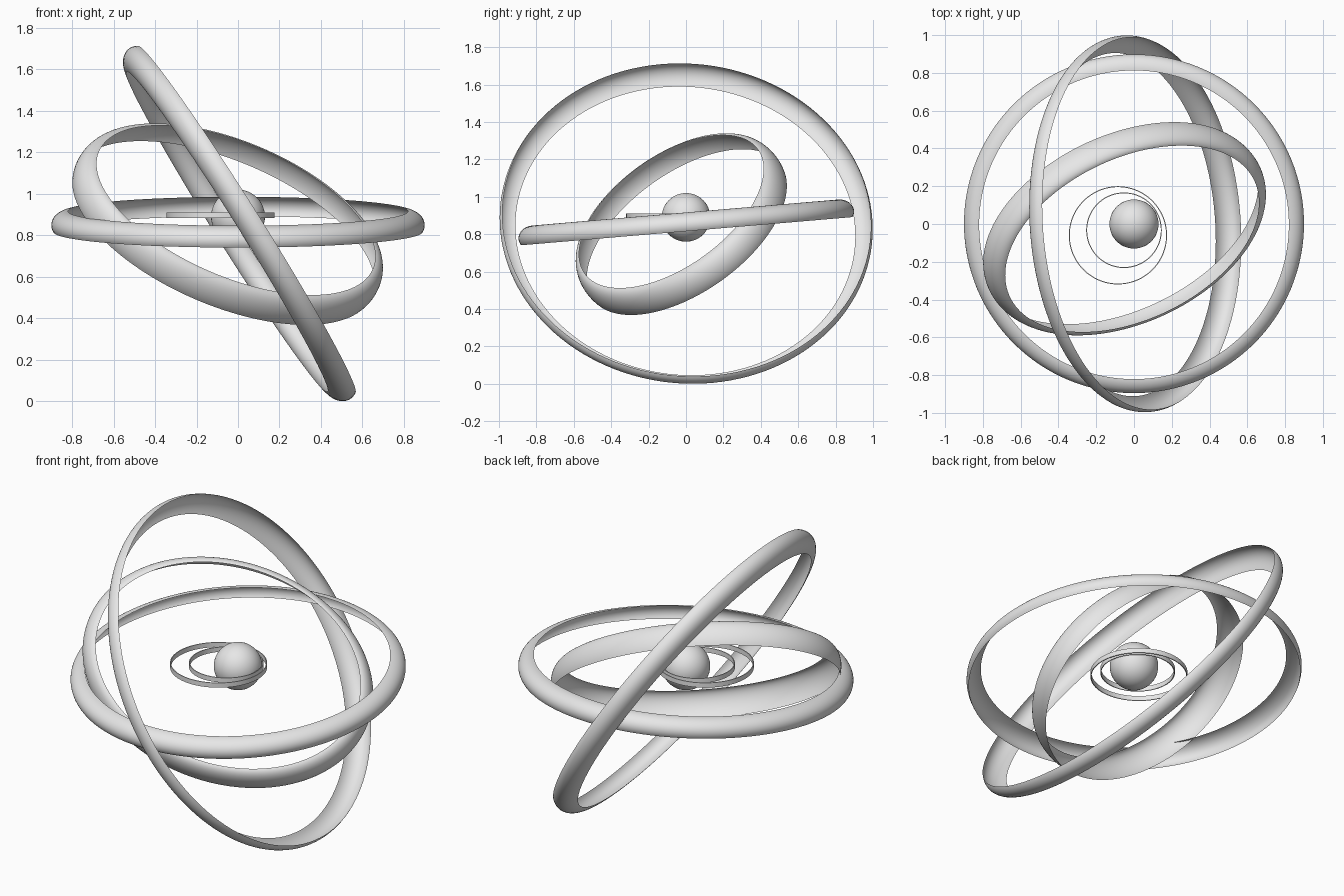
import bpy, bmesh, math
from mathutils import Vector

if "Cube" in bpy.data.objects:
    bpy.data.objects.remove(bpy.data.objects["Cube"], do_unlink=True)

grey = bpy.data.materials.new("light_grey")
grey.use_nodes = True
grey.diffuse_color = (0.8, 0.8, 0.8, 1)
grey.node_tree.nodes["Principled BSDF"].inputs["Base Color"].default_value = (0.8, 0.8, 0.8, 1)


def finish(name, bm):
    """Smooth the faces, keep hard corners sharp and add the object."""
    for f in bm.faces:
        f.smooth = True
    for e in bm.edges:
        e.smooth = e.calc_face_angle(0) < 0.6
    mesh = bpy.data.meshes.new(name)
    bm.to_mesh(mesh)
    bm.free()
    mesh.materials.append(grey)
    obj = bpy.data.objects.new(name, mesh)
    bpy.context.collection.objects.link(obj)
    return obj


def sweep_ring(name, profile, center, axis=(0, 0, 1), major=(1, 0, 0), scale=(1, 1, 1), steps=128):
    """Turn a profile of (radius, height) about an axis, scaled in the ring's own frame."""
    n = Vector(axis).normalized()
    u = Vector(major)
    u = (u - n * u.dot(n)).normalized()
    v = n.cross(u)
    bm = bmesh.new()
    rows = []
    for i in range(steps):
        a = math.tau * i / steps
        rows.append([bm.verts.new(Vector(center) + u * (r * scale[0] * math.cos(a))
                                  + v * (r * scale[1] * math.sin(a)) + n * (h * scale[2]))
                     for r, h in profile])
    for i in range(steps):
        r0, r1 = rows[i], rows[(i + 1) % steps]
        for j in range(len(profile) - 1):
            bm.faces.new((r0[j + 1], r1[j + 1], r1[j], r0[j]))
    bmesh.ops.remove_doubles(bm, verts=bm.verts, dist=0.0001)
    return finish(name, bm)


# Open curved shell: flat at its top rim, tucked in at its lower rim
shell = []
for i in range(17):
    t = math.radians(90 - 7.5 * i)
    shell.append((0.82 + 0.08 * math.cos(t), -0.0167 + 0.0667 * math.sin(t)))

# Large shell rings
sweep_ring("level_ring", shell, (0, 0, 0.866), (0, -0.085, 1))
sweep_ring("steep_ring", shell, (-0.006, 0, 0.847), (-0.845, -0.06, -0.53), (0, 1, 0),
           (1.11, 1.11, 1.11))
sweep_ring("oval_ring", shell, (-0.04, -0.037, 0.866), (0.4, -0.55, 0.73),
           (0.89, 0.324, -0.321), (0.895, 0.693, 1.5))


# Small thin bands around the core
def thin_band(radius):
    inner = radius - 0.005
    return [(radius, 0.014), (radius, -0.014), (inner, -0.014), (inner, 0.014), (radius, 0.014)]


sweep_ring("outer_band", thin_band(0.26), (-0.085, -0.06, 0.897))
sweep_ring("inner_band", thin_band(0.2), (-0.053, -0.033, 0.897))

# Central sphere
bm = bmesh.new()
bmesh.ops.create_uvsphere(bm, u_segments=48, v_segments=24, radius=0.13)
core = finish("core_sphere", bm)
core.location = (0, 0, 0.89)
